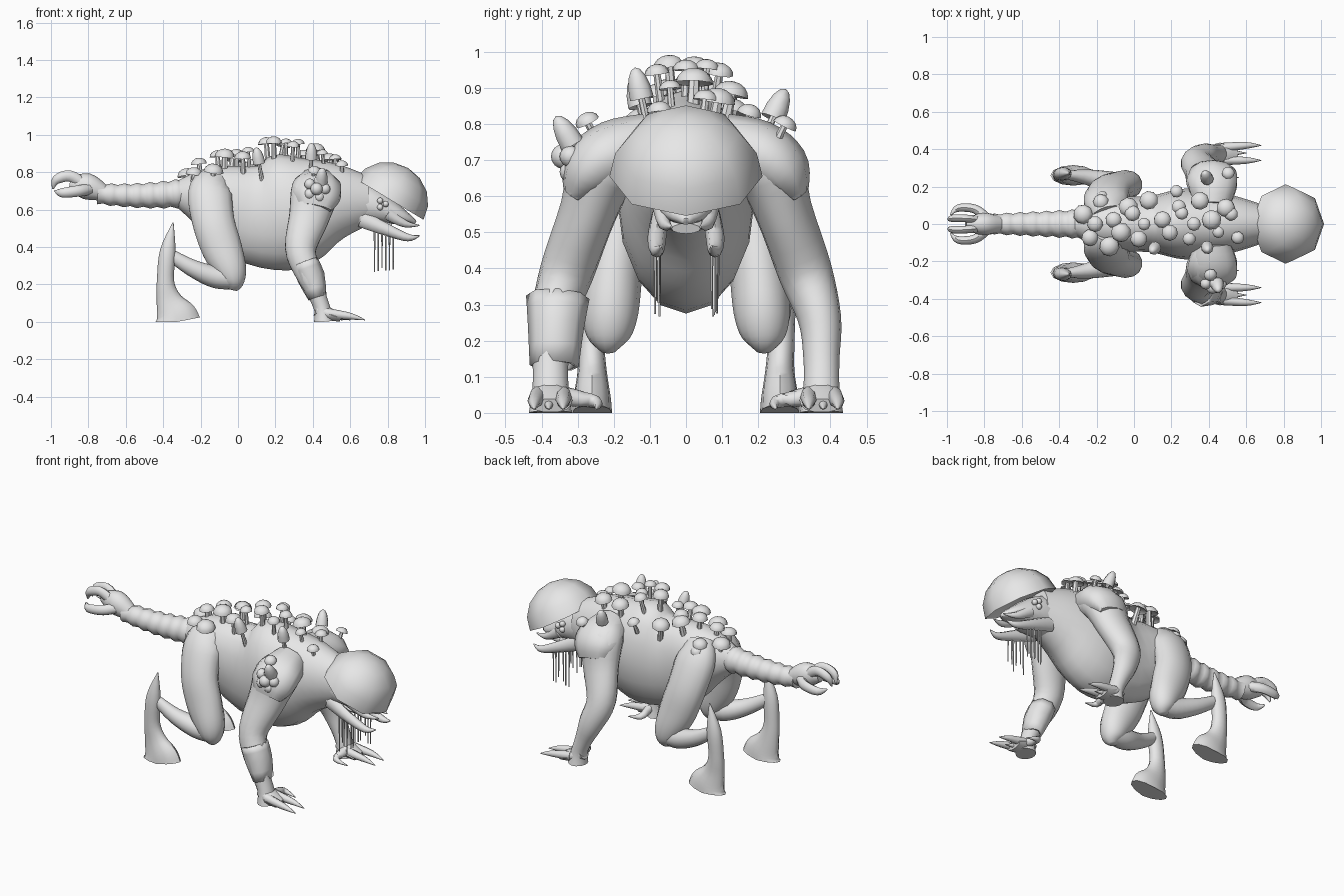
import bpy, bmesh, math, random
from mathutils import Vector, Matrix

if "Cube" in bpy.data.objects:
    bpy.data.objects.remove(bpy.data.objects["Cube"])
random.seed(4)

skin = bpy.data.materials.new("pale_grey")
skin.use_nodes = True
GREY = (0.8, 0.8, 0.8, 1)
skin.diffuse_color = GREY
skin.node_tree.nodes["Principled BSDF"].inputs["Base Color"].default_value = GREY


def finish(name, bm, angle=50):
    bmesh.ops.remove_doubles(bm, verts=bm.verts, dist=0.0002)
    bmesh.ops.recalc_face_normals(bm, faces=bm.faces)
    mesh = bpy.data.meshes.new(name)
    bm.to_mesh(mesh)
    bm.free()
    mesh.materials.append(skin)
    part = bpy.data.objects.new(name, mesh)
    bpy.context.collection.objects.link(part)
    bpy.ops.object.select_all(action="DESELECT")
    part.select_set(True)
    bpy.context.view_layer.objects.active = part
    bpy.ops.object.shade_smooth_by_angle(angle=math.radians(angle))
    return part


def bridge(bm, rings):
    count = len(rings[0])
    for first, second in zip(rings, rings[1:]):
        for i in range(count):
            j = (i + 1) % count
            bm.faces.new((first[i], first[j], second[j], second[i]))


def smooth_rows(rows, steps):
    """Pass a rounded curve through all the rows."""
    last = len(rows) - 1
    result = []
    for i in range(last):
        before, here, there, after = (rows[max(0, min(last, i + k))] for k in (-1, 0, 1, 2))
        for k in range(steps):
            t = k / steps
            result.append([b + t * (c - a + t * (2 * a - 5 * b + 4 * c - d + t * (3 * (b - c) + d - a))) / 2
                           for a, b, c, d in zip(before, here, there, after)])
    return result + [rows[last]]


def loft(name, rows, sides=12, steps=4, mirror=1, capped=True):
    """Tube through rows of x, y, z, sideways radius, other radius."""
    rows = smooth_rows(rows, steps)
    places = [Vector((x, y * mirror, z)) for x, y, z, wide, tall in rows]
    bm = bmesh.new()
    rings = []
    for i, (x, y, z, wide, tall) in enumerate(rows):
        along = (places[min(i + 1, len(rows) - 1)] - places[max(i - 1, 0)]).normalized()
        side = (Vector((0, 1, 0)) - along * along.y).normalized()
        up = along.cross(side)
        ring = []
        for k in range(sides):
            turn = math.tau * k / sides
            corner = places[i] + side * math.cos(turn) * wide + up * math.sin(turn) * tall
            corner.z = max(corner.z, 0)
            ring.append(bm.verts.new(corner))
        rings.append(ring)
    bridge(bm, rings)
    if capped:
        bm.faces.new(rings[0])
        bm.faces.new(rings[-1])
    return finish(name, bm)


def pair(name, rows, sides=12):
    for side, mirror in (("left", 1), ("right", -1)):
        loft(side + "_" + name, rows, sides, mirror=mirror)


def lathe(bm, profile, base, axis, sides):
    """Spin radius, height pairs about an axis."""
    place = Matrix.Translation(base) @ Vector(axis).to_track_quat("Z", "Y").to_matrix().to_4x4()
    rings = []
    for radius, height in profile:
        turns = [math.tau * k / sides for k in range(sides)]
        rings.append([bm.verts.new(place @ Vector((radius * math.cos(a), radius * math.sin(a), height)))
                      for a in turns])
    bridge(bm, rings)


def dome(radius, height, steps=4):
    """Profile of a hollowed cap, from the underside to the tip."""
    angles = [math.pi / 2 * k / steps for k in range(steps + 1)]
    under = [(0, radius / 4), (radius * 0.8, radius / 8)]
    return under + [(radius * math.cos(a), height * math.sin(a)) for a in angles]


def ball(name, place, radius):
    bm = bmesh.new()
    bmesh.ops.create_uvsphere(bm, u_segments=10, v_segments=8, radius=radius,
                              matrix=Matrix.Translation(place))
    return finish(name, bm)


# Torso and neck
torso = loft("torso", [(-.34, 0, .69, .05, .06), (-.15, 0, .66, .14, .18), (.08, 0, .58, .15, .27),
                       (.28, 0, .59, .19, .31), (.5, 0, .64, .16, .22), (.7, 0, .65, .1, .13)], 16)

# Segmented tail
tail = []
for i in range(15):
    radius = (.078 - i * .0017) * (.9 if i % 2 else 1.05)
    tail.append((-.26 - i * .035, 0, .69 - .015 * math.sin(i / 5), radius, radius))
loft("tail", tail, steps=2)

# Tail hand with curled prongs
loft("tail_hand", [(-.72, 0, .69, .045, .045), (-.81, 0, .725, .06, .07), (-.9, 0, .74, .03, .035)])
pair("tail_side_prong", [(-.79, .03, .71, .03, .03), (-.85, .08, .7, .024, .03),
                         (-.94, .085, .69, .02, .025), (-.98, .05, .7, .004, .004)], 8)
pair("tail_top_prong", [(-.83, .02, .74, .025, .03), (-.9, .03, .78, .02, .03),
                        (-.97, .03, .76, .02, .025), (-.99, .02, .71, .004, .004)], 8)

# Head cap, an eight-sided dome tilted forward
bm = bmesh.new()
lathe(bm, dome(.212, .195), (.81, 0, .655), (.5, 0, .83), 8)
finish("head_cap", bm)

# Jaws
loft("upper_jaw", [(.6, 0, .64, .1, .12), (.72, 0, .62, .1, .1), (.88, 0, .56, .07, .04),
                   (.95, 0, .53, .01, .01)])
loft("lower_jaw", [(.58, 0, .58, .09, .08), (.7, 0, .55, .09, .05), (.82, 0, .51, .04, .015)])
pair("mandible", [(.66, .07, .55, .025, .045), (.8, .08, .49, .026, .032),
                  (.91, .08, .45, .02, .02), (.97, .07, .46, .003, .003)], 8)
pair("fang", [(.8, .07, .58, .025, .035), (.89, .06, .525, .018, .02), (.97, .04, .515, .003, .003)], 8)

# Eyes and hanging strands
for s in (1, -1):
    for k in range(3):
        turn = math.tau * k / 3
        ball("eye", (.77 + .02 * math.cos(turn), s * .095, .63 + .02 * math.sin(turn)), .017)
    for k in range(6):
        x = .73 + .02 * k
        y = s * random.uniform(.07, .09)
        loft("strand", [(x, y, .5, .005, .005), (x, y, random.uniform(.26, .33), .003, .003)], 5, 1)

# Front arms
pair("front_arm", [(.42, .14, .72, .08, .11), (.41, .22, .69, .1, .13), (.38, .27, .56, .08, .11),
                   (.335, .33, .39, .075, .085), (.375, .37, .26, .06, .07), (.42, .375, .15, .05, .05),
                   (.45, .375, .07, .05, .045), (.46, .375, 0, .06, .055)], 14)
pair("shoulder_plate", [(.42, .1, .74, .09, .1), (.42, .2, .715, .095, .135), (.42, .27, .67, .08, .13),
                        (.41, .31, .61, .035, .09)], 10)

# Front hands
pair("palm", [(.42, .375, .07, .04, .04), (.49, .375, .04, .06, .035), (.55, .375, .02, .055, .02)], 10)
for base, tip, reach in ((.34, .34, .68), (.38, .38, .6), (.41, .42, .68), (.33, .25, .56)):
    pair("finger", [(.48, base, .045, .025, .028), (reach - .08, tip, .03, .018, .018),
                    (reach, tip, .01, .002, .002)], 8)

# Hind legs
pair("thigh", [(-.13, .05, .74, .08, .1), (-.15, .12, .68, .08, .12), (-.13, .18, .53, .08, .115),
               (-.085, .2, .39, .08, .11), (-.04, .21, .28, .078, .088), (-.025, .215, .21, .06, .06),
               (-.03, .215, .17, .02, .025)], 14)
pair("shin", [(-.01, .21, .235, .055, .06), (-.12, .22, .24, .06, .06), (-.25, .25, .29, .042, .045),
              (-.38, .265, .37, .02, .03)])
pair("hind_foot", [(-.347, .27, .53, .003, .003), (-.375, .27, .38, .033, .042),
                   (-.388, .265, .22, .036, .046), (-.37, .26, .12, .04, .068),
                   (-.335, .26, .04, .052, .11), (-.325, .26, 0, .055, .124)])

# Bracer on one forearm
bracer = loft("bracer", [(.36, -.355, .32, .088, .068), (.39, -.36, .24, .078, .075),
                         (.425, -.365, .13, .068, .05)], 8, 2, capped=False)
solid = bracer.modifiers.new("thickness", "SOLIDIFY")
solid.thickness = .012


# Mushrooms, standing outwards from the surface
def mushroom(root, radius, stalk, pointed):
    lean = Vector((random.uniform(-.2, .2), root.y * 2, 1)).normalized()
    bm = bmesh.new()
    lathe(bm, dome(radius, radius * (2.6 if pointed else .8)), root + lean * stalk, lean, 9)
    lathe(bm, [(radius * .35, -.02), (radius * .28, stalk + radius / 4)], root, lean, 7)
    finish("mushroom", bm)


across = (.05, -.07, 0, .11, -.11, .02, -.04, .08)
for i in range(26):
    x = -.27 + i * .033
    hit, root, normal, face = torso.ray_cast((x, across[i % 8], 2), (0, 0, -1))
    if hit:
        middle = math.sin(math.pi * i / 26)
        pointed = i in (12, 20)
        mushroom(root, .034 if pointed else random.uniform(.03, .056), .02 + .06 * middle, pointed)

# Mushrooms on the shoulders and hips
for x, y, z, pointed in ((.4, .22, .77, True), (.5, .25, .75, False), (.22, .16, .78, False),
                         (.4, -.25, .76, False), (.44, -.29, .7, True), (-.18, .13, .7, False)):
    mushroom(Vector((x, y, z)), .035, .05, pointed)

# Round growths on one shoulder
ball("shoulder_growth", (.42, -.34, .71), .034)
for k in range(5):
    turn = math.tau * k / 5
    ball("shoulder_growth", (.42 + .045 * math.cos(turn), -.32, .71 + .045 * math.sin(turn)), .03)
